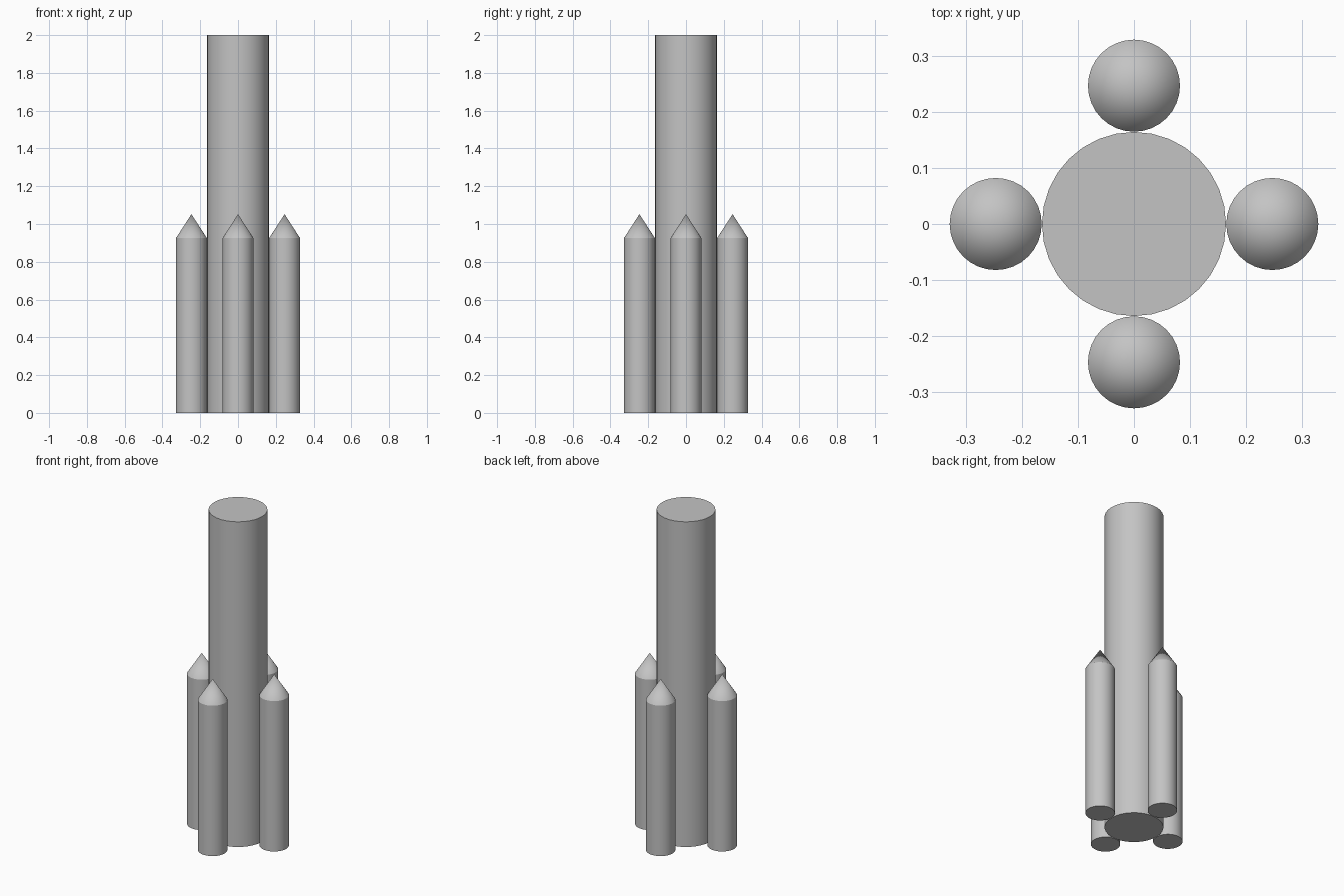
import bpy
import bmesh
import math

if "Cube" in bpy.data.objects:
    bpy.data.objects.remove(bpy.data.objects["Cube"])

SIDES = 32
CORE_R, CORE_H = 0.164, 2.0
BOOSTER_R, BOOSTER_H, NOSE_TIP = 0.082, 0.925, 1.052
BOOSTER_OFFSET = 0.2465

grey = bpy.data.materials.new("light_grey")
grey.diffuse_color = (0.55, 0.55, 0.55, 1.0)
grey.use_nodes = True
grey.node_tree.nodes["Principled BSDF"].inputs["Base Color"].default_value = grey.diffuse_color


def round_part(name, r_bottom, r_top, z0, z1, x=0.0, y=0.0, bottom_cap=True):
    """Upright cylinder or cone between two heights."""
    bm = bmesh.new()
    bmesh.ops.create_cone(bm, cap_ends=True, segments=SIDES,
                          radius1=r_bottom, radius2=r_top, depth=z1 - z0)
    bmesh.ops.remove_doubles(bm, verts=bm.verts, dist=1e-5)
    if not bottom_cap:
        caps = [f for f in bm.faces if f.normal.z < -0.9]
        bmesh.ops.delete(bm, geom=caps, context='FACES_ONLY')
    mesh = bpy.data.meshes.new(name)
    bm.to_mesh(mesh)
    bm.free()
    mesh.materials.append(grey)
    obj = bpy.data.objects.new(name, mesh)
    obj.location = (x, y, (z0 + z1) / 2)
    bpy.context.collection.objects.link(obj)
    bpy.ops.object.select_all(action='DESELECT')
    obj.select_set(True)
    bpy.context.view_layer.objects.active = obj
    bpy.ops.object.shade_smooth_by_angle(angle=math.radians(30))
    return obj


# Central flat-topped stage
round_part("core_stage", CORE_R, CORE_R, 0.0, CORE_H)

# Four side boosters with pointed noses
for i, side in enumerate(("right", "back", "left", "front")):
    a = i * math.pi / 2
    x, y = BOOSTER_OFFSET * math.cos(a), BOOSTER_OFFSET * math.sin(a)
    round_part(side + "_booster", BOOSTER_R, BOOSTER_R, 0.0, BOOSTER_H, x, y)
    round_part(side + "_booster_nose", BOOSTER_R, 0.0, BOOSTER_H, NOSE_TIP, x, y,
               bottom_cap=False)
